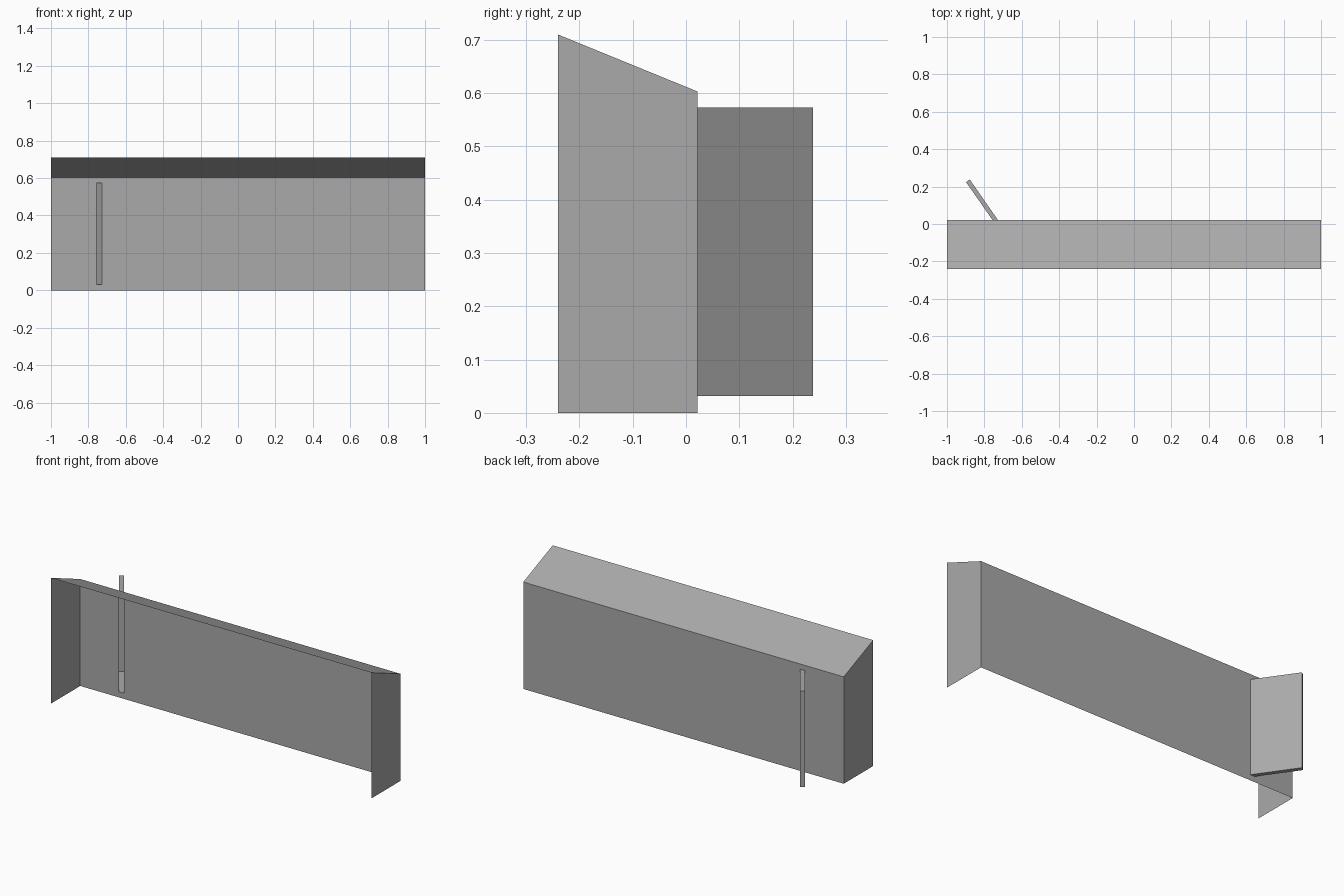
import bpy
import bmesh
from mathutils import Vector

cube = bpy.data.objects.get("Cube")
if cube:
    bpy.data.objects.remove(cube, do_unlink=True)

# One plain grey for everything
grey = bpy.data.materials.new("plain grey")
grey.use_nodes = True
colour = (0.4, 0.4, 0.4, 1)
grey.diffuse_color = colour
grey.node_tree.nodes["Principled BSDF"].inputs["Base Color"].default_value = colour


def add_sheet(name, faces):
    """Make a thin sheet object from faces given as lists of points."""
    bm = bmesh.new()
    for points in faces:
        bm.faces.new([bm.verts.new(p) for p in points])
    bmesh.ops.remove_doubles(bm, verts=bm.verts, dist=0.0001)
    mesh = bpy.data.meshes.new(name)
    bm.to_mesh(mesh)
    bm.free()
    mesh.materials.append(grey)
    obj = bpy.data.objects.new(name, mesh)
    bpy.context.collection.objects.link(obj)
    return obj


def ring(outer, inner):
    """Quads joining two loops with the same number of points."""
    n = len(outer)
    return [[outer[i], outer[(i + 1) % n], inner[(i + 1) % n], inner[i]]
            for i in range(n)]


FRONT, BACK = -0.24, 0.022
HIGH, LOW = 0.71, 0.603

# Back wall with a tall narrow slot, wound to face +y
wall = [Vector(p) for p in ((1, BACK, 0), (-1, BACK, 0),
                            (-1, BACK, LOW), (1, BACK, LOW))]
right, left, bottom, top = -0.757, -0.728, 0.032, 0.573
slot = [Vector(p) for p in ((left, BACK, bottom), (right, BACK, bottom),
                            (right, BACK, top), (left, BACK, top))]
add_sheet("back_wall", ring(wall, slot))

# Sloping roof, open at the front and underneath
add_sheet("roof", [[(-1, FRONT, HIGH), (1, FRONT, HIGH),
                    (1, BACK, LOW), (-1, BACK, LOW)]])

# Side walls with a slanted top
for name, x in (("left_wall", 1), ("right_wall", -1)):
    side = [(x, FRONT, 0), (x, BACK, 0), (x, BACK, LOW), (x, FRONT, HIGH)]
    add_sheet(name, [side if x > 0 else side[::-1]])

# Hollow slanted fin behind the slot, with a square-cut closed end
end = [Vector((-0.878, 0.238, bottom)), Vector((-0.898, 0.224, bottom)),
       Vector((-0.898, 0.224, top)), Vector((-0.878, 0.238, top))]
add_sheet("slanted_fin", ring(slot, end) + [end])
